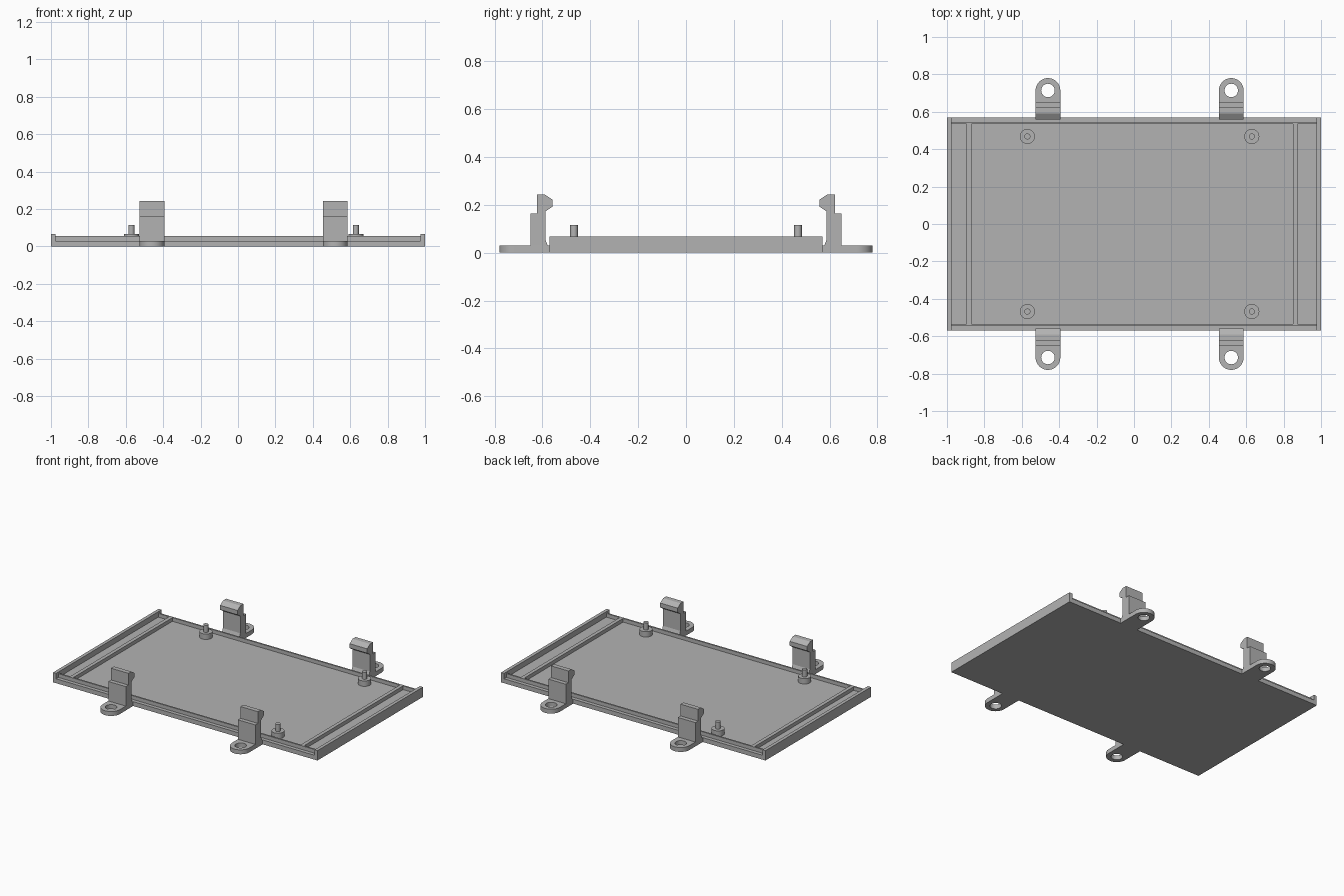
import bpy, bmesh, math
from mathutils import Vector, Matrix

cube = bpy.data.objects.get("Cube")
if cube:
    bpy.data.objects.remove(cube)

grey = bpy.data.materials.new("plain_grey")
grey.use_nodes = True
colour = (0.45, 0.45, 0.45, 1)
grey.diffuse_color = colour
grey.node_tree.nodes["Principled BSDF"].inputs["Base Color"].default_value = colour

FLOOR = 0.03
HALF_Y = 0.57


def finish(name, bm):
    bmesh.ops.recalc_face_normals(bm, faces=bm.faces)
    mesh = bpy.data.meshes.new(name)
    bm.to_mesh(mesh)
    bm.free()
    mesh.materials.append(grey)
    obj = bpy.data.objects.new(name, mesh)
    bpy.context.collection.objects.link(obj)
    return obj


def prism(name, points, direction):
    """Extrude a closed outline of 3D points along a direction."""
    bm = bmesh.new()
    face = bm.faces.new([bm.verts.new(p) for p in points])
    out = bmesh.ops.extrude_face_region(bm, geom=[face])
    moved = [v for v in out["geom"] if isinstance(v, bmesh.types.BMVert)]
    bmesh.ops.translate(bm, verts=moved, vec=Vector(direction))
    return finish(name, bm)


def box(name, x0, x1, y0, y1, z0, z1):
    corners = [(x0, y0, z0), (x1, y0, z0), (x1, y1, z0), (x0, y1, z0)]
    return prism(name, corners, (0, 0, z1 - z0))


def smooth(obj):
    bpy.ops.object.select_all(action="DESELECT")
    obj.select_set(True)
    bpy.context.view_layer.objects.active = obj
    bpy.ops.object.shade_smooth_by_angle(angle=math.radians(35))


# Tray with raised end walls
half = [(1, 0), (1, 0.067), (0.977, 0.067), (0.977, FLOOR)]
section = half + [(-x, z) for x, z in reversed(half)]
prism("tray", [(x, -HALF_Y, z) for x, z in section], (0, 2 * HALF_Y, 0))

# Thin long walls set back from the tray edge
for label, s in (("front", -1), ("back", 1)):
    lo, hi = sorted((s * 0.534, s * 0.545))
    box(label + "_wall", -0.977, 0.977, lo, hi, FLOOR, 0.055)

# Cross ribs near the ends
box("right_rib", -0.895, -0.87, -0.534, 0.534, FLOOR, 0.055)
box("left_rib", 0.85, 0.875, -0.534, 0.534, FLOOR, 0.055)

# Locating pegs on round bosses
for label, x in (("right", -0.57), ("left", 0.63)):
    for end, y in (("front", -0.468), ("back", 0.468)):
        bm = bmesh.new()
        for radius, z0, z1 in ((0.04, FLOOR, 0.067), (0.016, 0.067, 0.115)):
            bmesh.ops.create_cone(bm, cap_ends=True, segments=32,
                                  radius1=radius, radius2=radius, depth=z1 - z0,
                                  matrix=Matrix.Translation((x, y, (z0 + z1) / 2)))
        smooth(finish(f"{end}_{label}_peg", bm))

# Snap clips: outline in distance from the centre and height
clip = [(0.65, FLOOR), (0.65, 0.163), (0.622, 0.163), (0.622, 0.243),
        (0.59, 0.243), (0.558, 0.222), (0.558, 0.192), (0.588, 0.172),
        (0.588, 0.055), (0.578, FLOOR)]
WIDTH = 0.066
EAR_Y = 0.714


def arc(cx, cy, radius, start, end, count):
    angles = [start + (end - start) * i / count for i in range(count + 1)]
    return [(cx + radius * math.cos(a), cy + radius * math.sin(a)) for a in angles]


def ear(name, x, s):
    """Flat rounded mounting ear with a screw hole."""
    outline = [(x + WIDTH, HALF_Y)] + arc(x, EAR_Y, WIDTH, 0, math.pi, 24)
    outline.append((x - WIDTH, HALF_Y))
    hole = arc(x, EAR_Y, 0.036, 0, math.tau, 32)[:-1]
    bm = bmesh.new()
    edges = []
    for loop in (outline, hole):
        verts = [bm.verts.new((px, s * py, 0)) for px, py in loop]
        edges += [bm.edges.new((a, b)) for a, b in zip(verts, verts[1:] + verts[:1])]
    bmesh.ops.triangle_fill(bm, edges=edges, use_beauty=True)
    out = bmesh.ops.extrude_face_region(bm, geom=bm.faces[:])
    moved = [v for v in out["geom"] if isinstance(v, bmesh.types.BMVert)]
    bmesh.ops.translate(bm, verts=moved, vec=(0, 0, FLOOR))
    smooth(finish(name, bm))


for label, x in (("right", -0.46), ("left", 0.52)):
    for end, s in (("front", -1), ("back", 1)):
        prism(f"{end}_{label}_clip", [(x - WIDTH, s * y, z) for y, z in clip],
              (2 * WIDTH, 0, 0))
        ear(f"{end}_{label}_ear", x, s)
